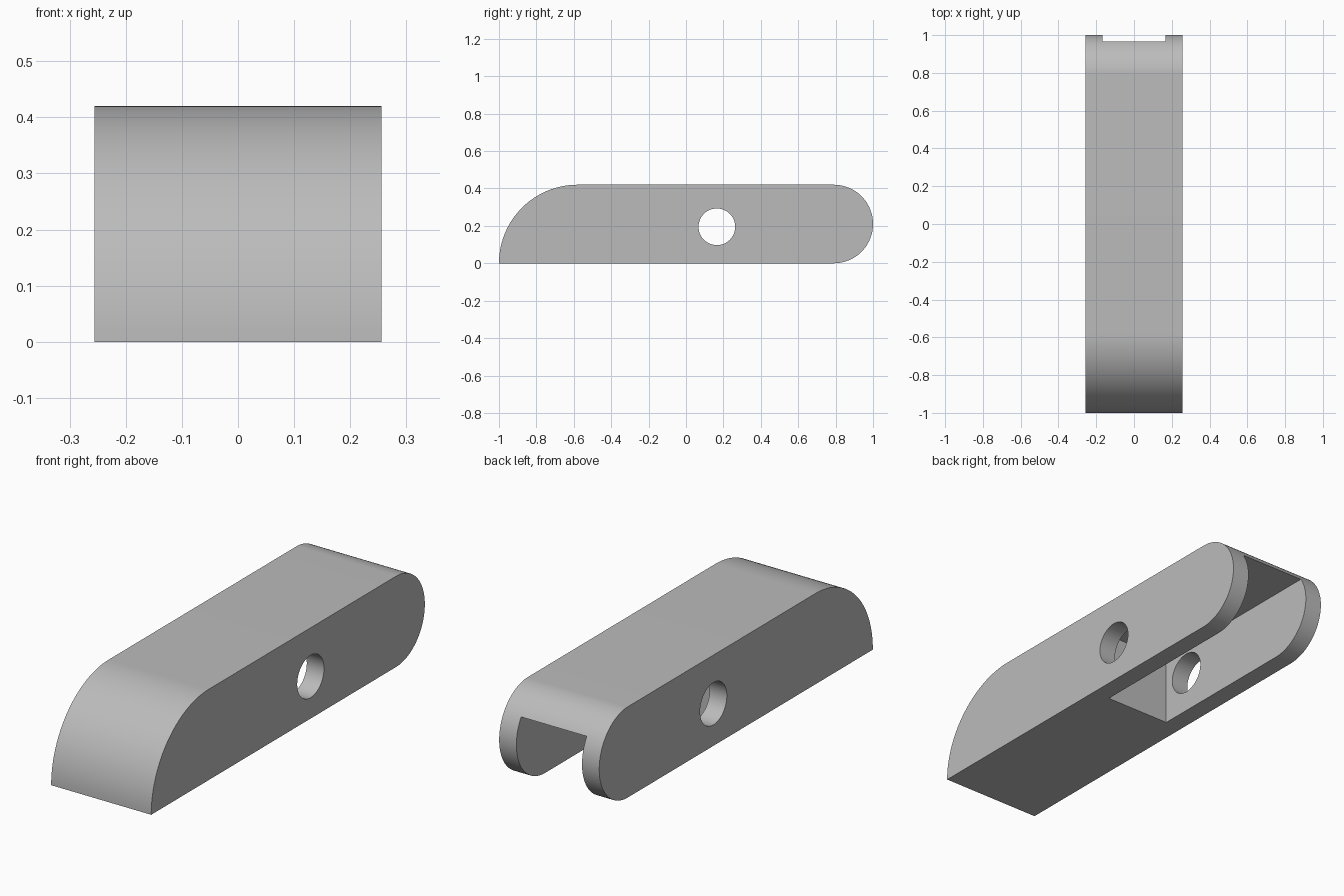
import bpy, bmesh
from math import sin, cos, pi, radians

cube = bpy.data.objects.get("Cube")
if cube:
    bpy.data.objects.remove(cube, do_unlink=True)

HALF_WIDTH, HEIGHT = 0.256, 0.42
SLOT_HALF, SLOT_ROOF, SLOT_START = 0.168, 0.326, 0.025
HOLE_Y, HOLE_Z, HOLE_RADIUS = 0.165, 0.195, 0.098

grey = bpy.data.materials.new("plain grey")
grey.use_nodes = True
colour = (0.5, 0.5, 0.5, 1)
grey.diffuse_color = colour
grey.node_tree.nodes["Principled BSDF"].inputs["Base Color"].default_value = colour


def arc(cy, cz, radius, start, end, steps):
    """Points on an arc in the side plane, angles in degrees."""
    angles = [radians(start + (end - start) * i / steps) for i in range(steps + 1)]
    return [(cy + radius * cos(a), cz + radius * sin(a)) for a in angles]


def extrude_profile(name, profile, half_width):
    """Solid made by sweeping a side profile across x."""
    bm = bmesh.new()
    face = bm.faces.new([bm.verts.new((-half_width, y, z)) for y, z in profile])
    swept = bmesh.ops.extrude_face_region(bm, geom=[face])["geom"]
    verts = [v for v in swept if isinstance(v, bmesh.types.BMVert)]
    bmesh.ops.translate(bm, verts=verts, vec=(2 * half_width, 0, 0))
    bmesh.ops.recalc_face_normals(bm, faces=bm.faces)
    mesh = bpy.data.meshes.new(name)
    bm.to_mesh(mesh)
    bm.free()
    mesh.materials.append(grey)
    obj = bpy.data.objects.new(name, mesh)
    bpy.context.collection.objects.link(obj)
    return obj


# Body: quarter-round nose, half-round tail
r = HEIGHT / 2
profile = arc(-1 + HEIGHT, 0, HEIGHT, 180, 90, 32) + arc(1 - r, r, r, 90, -90, 48)
body = extrude_profile("lever_body", profile, HALF_WIDTH)

# Cutters: slot open at the bottom and tail, and a pin hole straight across
slot = extrude_profile("slot_cutter", [(SLOT_START, -0.1), (1.1, -0.1),
                       (1.1, SLOT_ROOF), (SLOT_START, SLOT_ROOF)], SLOT_HALF)
hole = extrude_profile("pin_hole_cutter",
                       arc(HOLE_Y, HOLE_Z, HOLE_RADIUS, 0, 360, 48)[:-1], 0.4)

bpy.ops.object.select_all(action="DESELECT")
bpy.context.view_layer.objects.active = body
body.select_set(True)
for cutter in (slot, hole):
    cutter.hide_render = True
    cut = body.modifiers.new(cutter.name, "BOOLEAN")
    cut.operation, cut.solver, cut.object = "DIFFERENCE", "EXACT", cutter
    bpy.ops.object.modifier_apply(modifier=cut.name)
    bpy.data.objects.remove(cutter, do_unlink=True)

bpy.ops.object.shade_smooth_by_angle(angle=radians(30))
